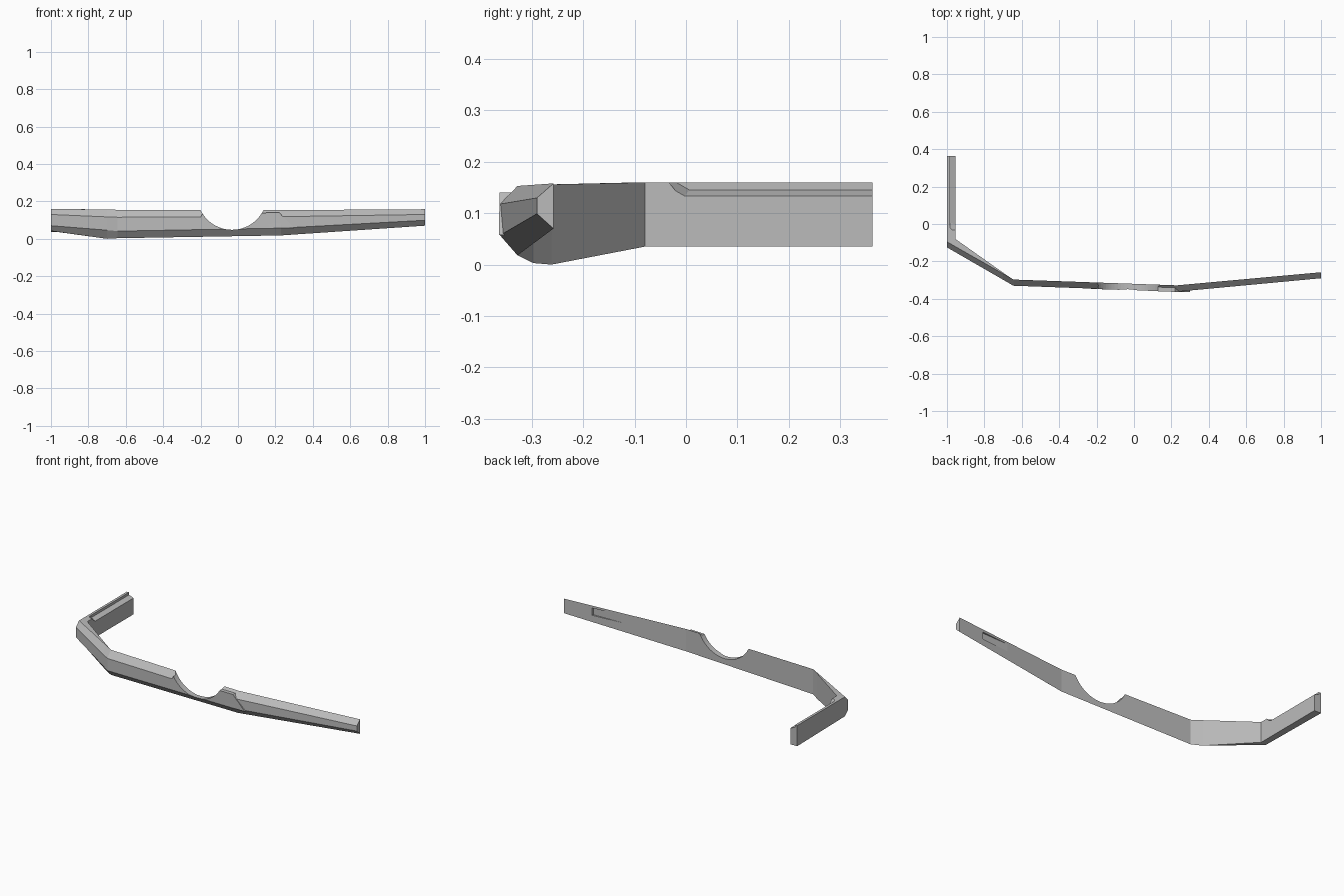
import bpy, bmesh, math
from mathutils import Vector

cube = bpy.data.objects.get("Cube")
if cube:
    bpy.data.objects.remove(cube, do_unlink=True)

# Single grey finish
grey = bpy.data.materials.new("plain_grey")
grey.use_nodes = True
tone = (0.5, 0.5, 0.5, 1)
grey.diffuse_color = tone
grey.node_tree.nodes["Principled BSDF"].inputs["Base Color"].default_value = tone


def loft(name, rings):
    """Closed solid through rings of matching points, capped at both ends."""
    bm = bmesh.new()
    loops = [[bm.verts.new(p) for p in ring] for ring in rings]
    n = len(loops[0])
    for a, b in zip(loops, loops[1:]):
        for i in range(n):
            j = (i + 1) % n
            bm.faces.new((a[i], a[j], b[j], b[i]))
    bm.faces.new(loops[0][::-1])
    bm.faces.new(loops[-1])
    bmesh.ops.remove_doubles(bm, verts=bm.verts, dist=0.0005)
    bmesh.ops.dissolve_degenerate(bm, edges=bm.edges, dist=0.0005)
    bmesh.ops.recalc_face_normals(bm, faces=bm.faces)
    mesh = bpy.data.meshes.new(name)
    bm.to_mesh(mesh)
    bm.free()
    mesh.materials.append(grey)
    ob = bpy.data.objects.new(name, mesh)
    bpy.context.collection.objects.link(ob)
    return ob


def cut(target, cutter):
    cutter.hide_render = True
    cutter.hide_viewport = True
    mod = target.modifiers.new("cut", 'BOOLEAN')
    mod.operation = 'DIFFERENCE'
    mod.solver = 'EXACT'
    mod.object = cutter


def section(x, back, front, top, upper, lower, bottom):
    """Bar section: flat back, vertical nose, sloped faces above and below."""
    return [(x, back, top), (x, back, top), (x, front, upper),
            (x, front, lower), (x, back, bottom), (x, back, bottom)]


# Main bar, wrapping round one corner into the side return
bar = loft("bumper_bar", [
    section(1.0, -0.258, -0.29, 0.158, 0.13, 0.099, 0.07),
    section(0.23, -0.328, -0.362, 0.153, 0.118, 0.057, 0.018),
    section(-0.645, -0.297, -0.33, 0.155, 0.115, 0.041, 0.003),
    [(-0.70, -0.26, 0.156), (-0.70, -0.266, 0.156), (-0.70, -0.298, 0.117),
     (-0.70, -0.298, 0.046), (-0.70, -0.262, 0.0), (-0.70, -0.262, 0.0)],
    [(-0.955, -0.08, 0.16), (-1, -0.095, 0.16), (-1, -0.125, 0.13),
     (-1, -0.125, 0.07), (-1, -0.095, 0.042), (-0.955, -0.08, 0.035)],
    [(-0.955, 0.363, 0.16), (-1, 0.363, 0.16), (-1, 0.363, 0.13),
     (-1, 0.363, 0.07), (-1, 0.363, 0.035), (-0.955, 0.363, 0.035)],
])

# Raised centre panel with slanted ends
outline = [(-0.23, -0.347, 0.052), (0.30, -0.364, 0.058),
           (0.22, -0.363, 0.14), (-0.19, -0.348, 0.135)]
panel = loft("centre_panel", [outline, [(x, y + 0.024, z) for x, y, z in outline]])

# Round notch through bar and panel
circle = [(0.187 * math.cos(a) - 0.032, 0.187 * math.sin(a) + 0.235)
          for a in (math.tau * i / 64 for i in range(64))]
notch = loft("notch_cutter", [[(x, y, z) for x, z in circle] for y in (-0.5, -0.2)])
cut(bar, notch)
cut(panel, notch)

# Ledge along the inner top of the side return
ledge = [(-0.985, 0.007, 0.145), (-0.94, -0.008, 0.128),
         (-0.94, -0.045, 0.175), (-0.985, -0.045, 0.175)]
cut(bar, loft("ledge_cutter", [ledge, [(x, 0.5, z) for x, y, z in ledge]]))

# Shallow tapered recess in the back of the free end
wedge = [(0.83, -0.25), (0.82, -0.285), (0.64, -0.291), (0.64, -0.25)]
cut(bar, loft("recess_cutter", [[(x, y, z) for x, y in wedge] for z in (0.098, 0.142)]))
